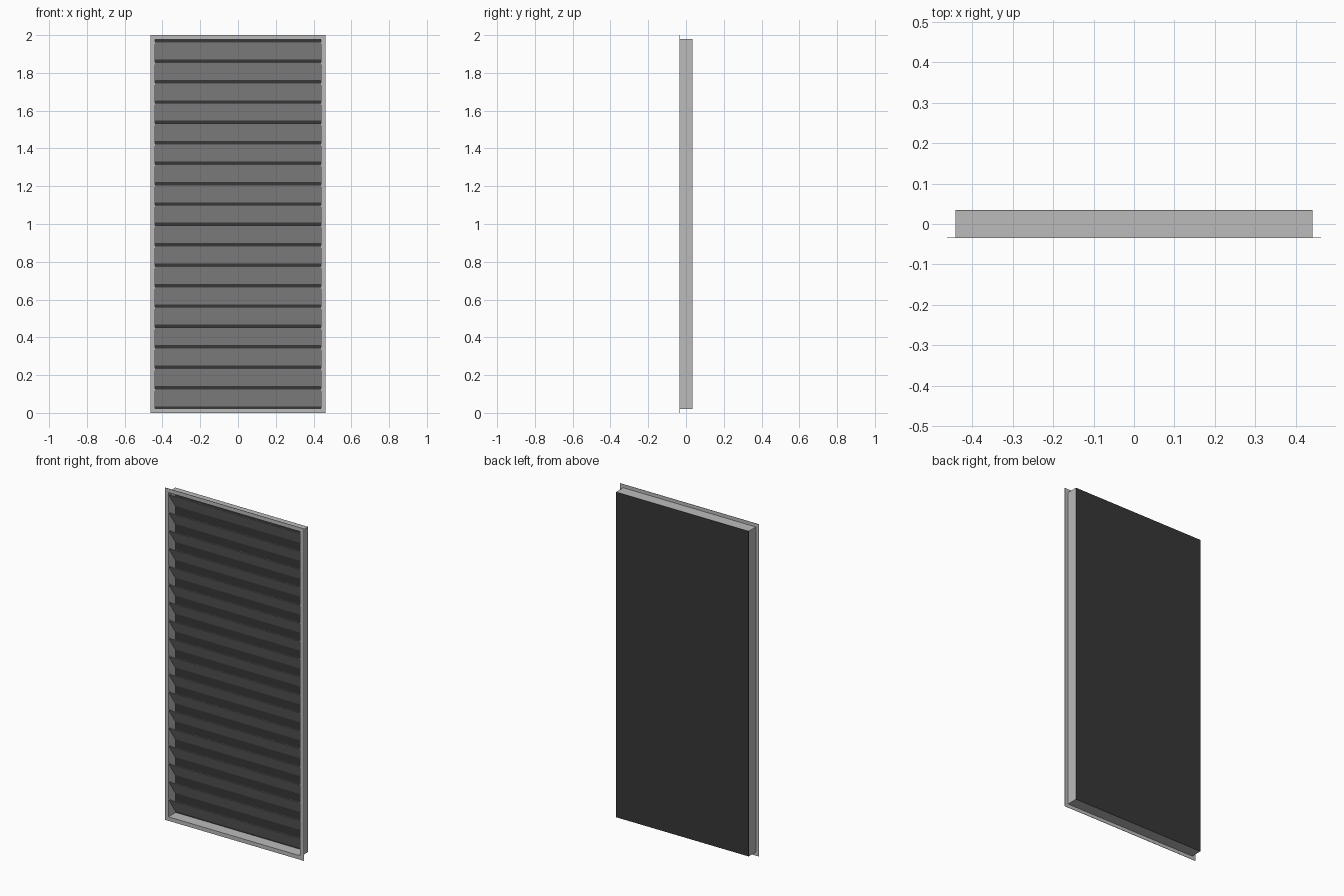
import bpy
import math

if "Cube" in bpy.data.objects:
    bpy.data.objects.remove(bpy.data.objects["Cube"])

W, H, D = 0.926, 2.0, 0.07      # overall flange size and depth
LIP = 0.021                     # flange overhang around the box
T = 0.003                       # sheet thickness
SLATS, SLAT_H = 18, 0.094


def material(name, value):
    m = bpy.data.materials.new(name)
    m.diffuse_color = (value, value, value, 1)
    m.use_nodes = True
    m.node_tree.nodes["Principled BSDF"].inputs["Base Color"].default_value = m.diffuse_color
    return m


light_grey = material("light_grey", 0.5)
dark_grey = material("dark_grey", 0.038)


def prism(name, profile, x0, x1, mat):
    """Extrude a (y, z) profile along x."""
    n = len(profile)
    verts = [(x, y, z) for x in (x0, x1) for y, z in profile]
    faces = [tuple(range(n))[::-1], tuple(range(n, 2 * n))]
    faces += [(i, (i + 1) % n, n + (i + 1) % n, n + i) for i in range(n)]
    mesh = bpy.data.meshes.new(name)
    mesh.from_pydata(verts, [], faces)
    mesh.materials.append(mat)
    obj = bpy.data.objects.new(name, mesh)
    bpy.context.collection.objects.link(obj)
    # consistent outward normals
    import bmesh
    bm = bmesh.new()
    bm.from_mesh(mesh)
    bmesh.ops.recalc_face_normals(bm, faces=bm.faces[:])
    bm.to_mesh(mesh)
    bm.free()
    return obj


def box(name, x, y, z, mat):
    return prism(name, [(y[0], z[0]), (y[1], z[0]), (y[1], z[1]), (y[0], z[1])],
                 x[0], x[1], mat)


bx = W / 2 - LIP                # box half width
z0, z1 = LIP, H - LIP           # box bottom and top
yf, yb = -D / 2, D / 2

# Thin front flange
ft = 0.002
for side, s in (("left", -1), ("right", 1)):
    xs = sorted((s * (bx - T), s * W / 2))
    box("flange_" + side, xs, (yf, yf + ft), (0, H), light_grey)
    # Side walls of the box
    xs = sorted((s * (bx - T), s * bx))
    box("wall_" + side, xs, (yf + ft, yb - 0.001), (z0, z1), light_grey)
for name, za, zb, wa, wb in (("bottom", 0, z0 + T, z0, z0 + T),
                             ("top", z1 - T, H, z1 - T, z1)):
    box("flange_" + name, (-bx + T, bx - T), (yf, yf + ft), (za, zb), light_grey)
    box("wall_" + name, (-bx + T, bx - T), (yf + ft, yb - 0.001), (wa, wb), light_grey)

# Dark back panel
box("back_panel", (-bx, bx), (yb - 0.001, yb), (z0, z1), dark_grey)

# Slanted slats: high at the front, low at the back
gap = ((z1 - z0) - SLATS * SLAT_H) / (SLATS + 1)
ya, ye = yf + 0.001, yb - 0.003
length = math.hypot(ye - ya, SLAT_H)
ny, nz = T * SLAT_H / length, T * (ye - ya) / length
for i in range(SLATS):
    low = z0 + gap + i * (SLAT_H + gap)
    top = low + SLAT_H
    prism(f"slat_{i + 1}", [(ya, top - nz), (ye - ny, low),
                            (ye, low + nz), (ya + ny, top)],
          -bx + T, bx - T, light_grey)
